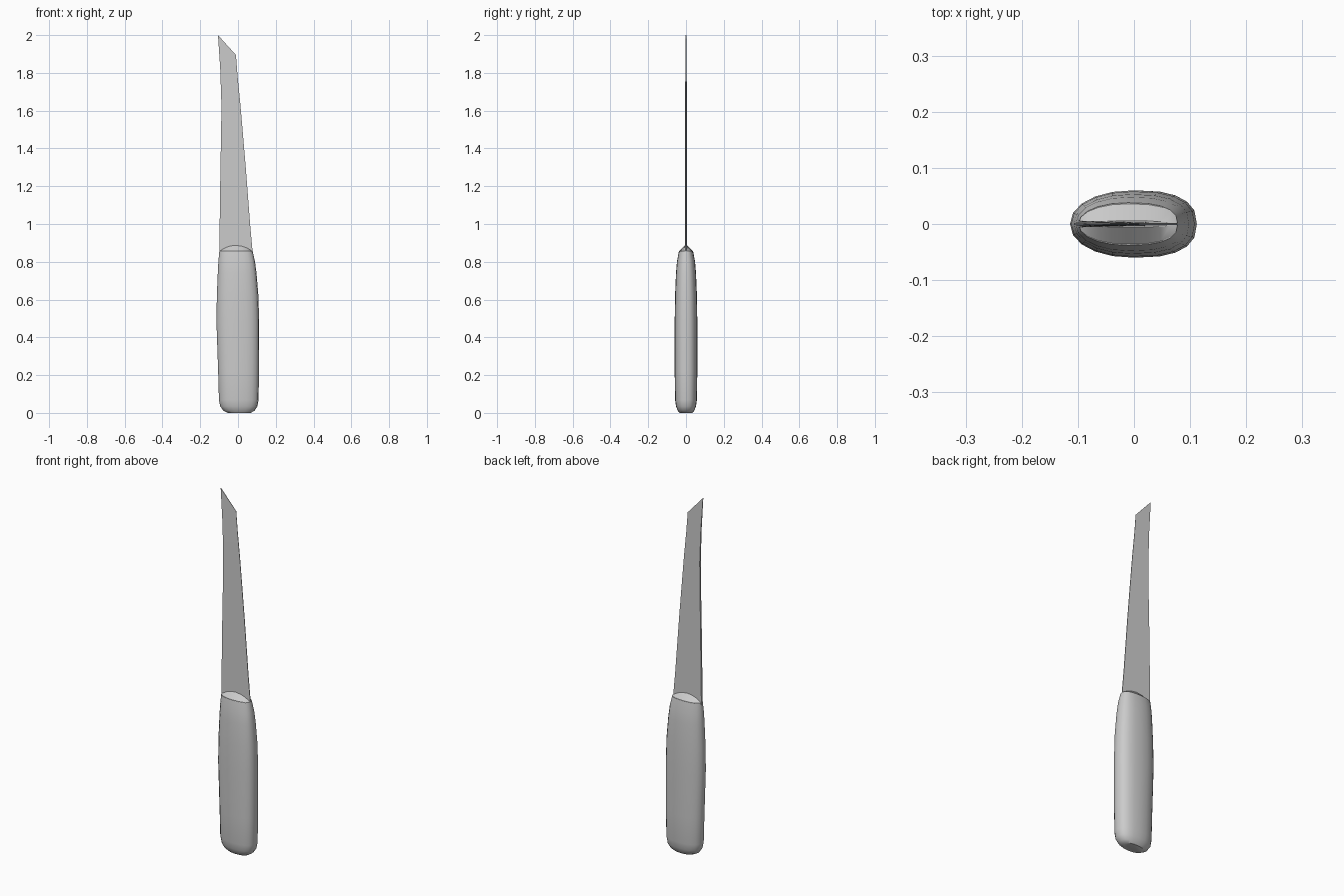
import bpy, bmesh, math

if "Cube" in bpy.data.objects:
    bpy.data.objects.remove(bpy.data.objects["Cube"])

SEGS = 20


def spow(v, p):
    return math.copysign(abs(v) ** p, v)


def section(x0, x1, half_y):
    """Oval outline, fuller on the +x side."""
    cx, rx = (x0 + x1) / 2, (x1 - x0) / 2
    pts = []
    for i in range(SEGS):
        a = 2 * math.pi * i / SEGS
        c, s = math.cos(a), math.sin(a)
        p = 0.78 if c > 0 else 0.95
        pts.append((cx + rx * spow(c, p), half_y * spow(s, p)))
    return pts


def make_object(name, bm, angle):
    bmesh.ops.recalc_face_normals(bm, faces=bm.faces)
    mesh = bpy.data.meshes.new(name)
    bm.to_mesh(mesh)
    bm.free()
    ob = bpy.data.objects.new(name, mesh)
    bpy.context.collection.objects.link(ob)
    bpy.ops.object.select_all(action='DESELECT')
    ob.select_set(True)
    bpy.context.view_layer.objects.active = ob
    bpy.ops.object.shade_smooth_by_angle(angle=math.radians(angle))
    return ob


def loft(name, rings, angle):
    bm = bmesh.new()
    loops = [[bm.verts.new(p) for p in ring] for ring in rings]
    for a, b in zip(loops, loops[1:]):
        n = len(a)
        for i in range(n):
            j = (i + 1) % n
            bm.faces.new((a[i], a[j], b[j], b[i]))
    bm.faces.new(loops[0][::-1])
    bm.faces.new(loops[-1])
    return make_object(name, bm, angle)


# Handle: (z, left x, right x, half depth)
handle = [
    (0.00, -0.055, 0.068, 0.034),
    (0.012, -0.078, 0.088, 0.044),
    (0.035, -0.094, 0.103, 0.053),
    (0.07, -0.101, 0.109, 0.058),
    (0.22, -0.105, 0.111, 0.060),
    (0.48, -0.114, 0.112, 0.060),
    (0.62, -0.112, 0.108, 0.058),
    (0.74, -0.107, 0.098, 0.053),
    (0.80, -0.104, 0.090, 0.048),
    (0.855, -0.099, 0.078, 0.038),
]
loft("handle", [[(x, y, z) for x, y in section(x0, x1, hy)]
                for z, x0, x1, hy in handle], 35)

# Collar rising from the handle rim to the blade
rim = section(-0.099, 0.078, 0.036)


def collar_height(x):
    return 0.857 + 0.03 * max(0.0, 1 - abs((x + 0.012) / 0.088) ** 2)


loft("collar", [[(x, y, 0.85) for x, y in rim],
                [(x, y, 0.856) for x, y in rim],
                [(x * 0.98, y * 0.15, collar_height(x)) for x, y in rim]], 30)

# Blade: (spine x, spine z, edge x, edge z, spine half thickness)
blade = [
    (-0.099, 0.845, 0.078, 0.845, 0.0060),
    (-0.097, 1.00, 0.064, 1.00, 0.0058),
    (-0.093, 1.30, 0.041, 1.30, 0.0054),
    (-0.089, 1.50, 0.024, 1.50, 0.0050),
    (-0.088, 1.64, 0.012, 1.64, 0.0046),
    (-0.094, 1.82, -0.002, 1.78, 0.0036),
    (-0.106, 2.00, -0.011, 1.895, 0.0015),
]
loft("blade", [[(sx, -t, sz), (ex, -t * 0.3, ez), (ex, t * 0.3, ez), (sx, t, sz)]
               for sx, sz, ex, ez, t in blade], 30)
